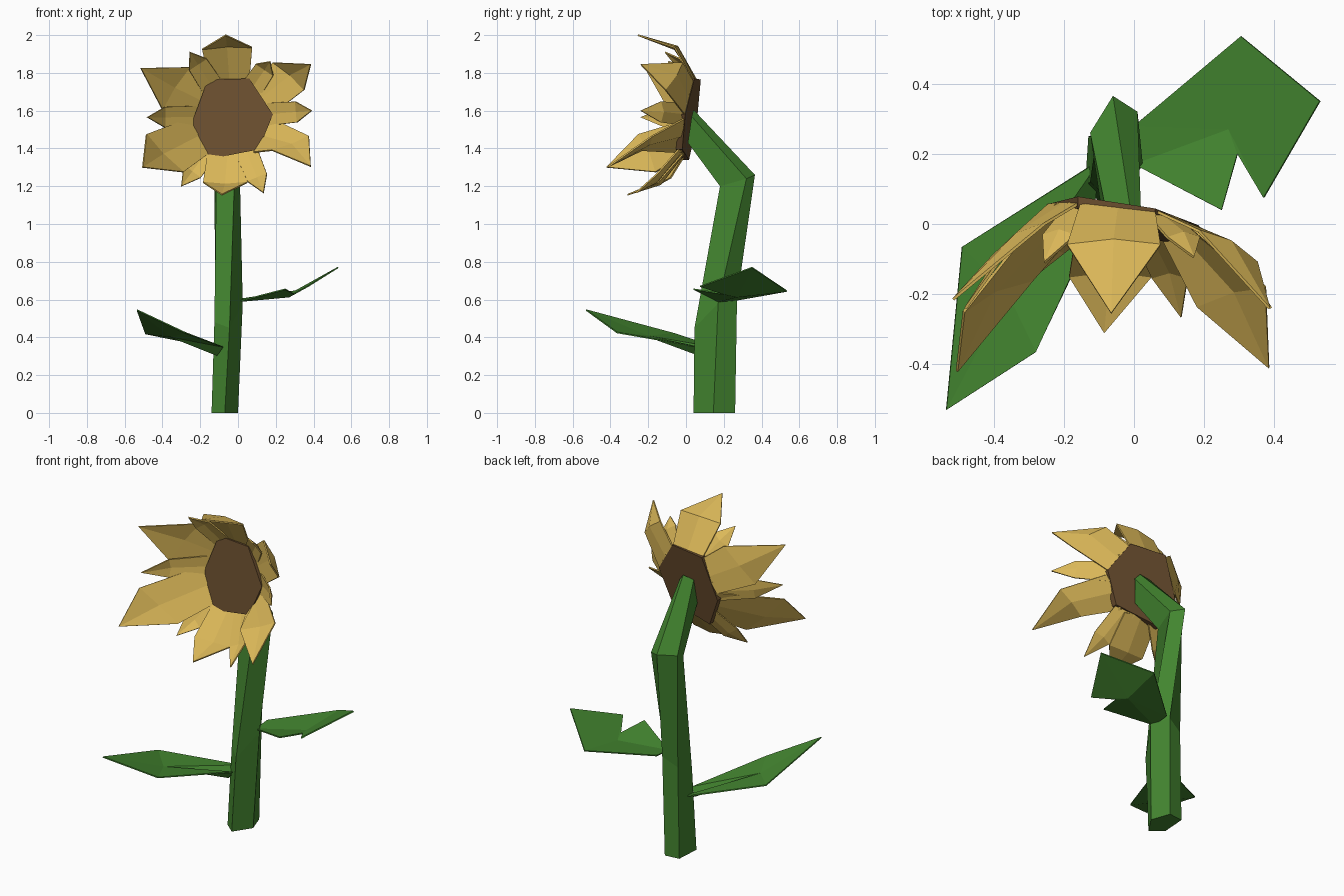
import bpy, bmesh, math
from mathutils import Vector as V

if "Cube" in bpy.data.objects:
    bpy.data.objects.remove(bpy.data.objects["Cube"])


def material(name, rgb):
    m = bpy.data.materials.new(name)
    m.diffuse_color = (*rgb, 1)
    m.use_nodes = True
    m.node_tree.nodes["Principled BSDF"].inputs["Base Color"].default_value = m.diffuse_color
    return m


GREEN = material("leaf green", (0.056, 0.235, 0.029))
GOLD = material("petal gold", (0.72, 0.485, 0.10))
BROWN = material("seed brown", (0.145, 0.076, 0.028))


def build(name, verts, faces, mat, thick=0):
    me = bpy.data.meshes.new(name)
    me.from_pydata([tuple(v) for v in verts], [], faces)
    bm = bmesh.new()
    bm.from_mesh(me)
    bmesh.ops.recalc_face_normals(bm, faces=bm.faces)
    bm.to_mesh(me)
    bm.free()
    me.materials.append(mat)
    ob = bpy.data.objects.new(name, me)
    bpy.context.collection.objects.link(ob)
    if thick:
        mod = ob.modifiers.new("thickness", "SOLIDIFY")
        mod.thickness = thick
        mod.offset = 0
    return ob


def loft(name, rings, mat):
    n = len(rings[0])
    verts = [p for r in rings for p in r]
    faces = [(k * n + i, k * n + (i + 1) % n, (k + 1) * n + (i + 1) % n, (k + 1) * n + i)
             for k in range(len(rings) - 1) for i in range(n)]
    faces += [tuple(range(n)), tuple(range(len(verts) - n, len(verts)))]
    return build(name, verts, faces, mat)


# Five-sided stem, bent forward near the top
loft("stem", [
    [(-.07, .04, 0), (0, .145, 0), (-.04, .26, 0), (-.13, .25, 0), (-.14, .10, 0)],
    [(-.045, .045, .45), (.025, .17, .58), (-.03, .27, .60), (-.12, .25, .55), (-.125, .12, .48)],
    [(-.02, .18, 1.20), (.01, .32, 1.24), (-.06, .365, 1.26), (-.125, .26, 1.23), (-.115, .19, 1.20)],
    [(.0, .01, 1.43), (.02, .03, 1.57), (-.01, .04, 1.605), (-.08, .04, 1.595), (-.09, .02, 1.45)],
], GREEN)


# Tilted plane of the flower's back
def back(x, z):
    return .053 - .158 * x + .15 * (z - 1.765)


# Seed disc
rim = [(-.16, 1.765), (.06, 1.77), (.185, 1.58), (.11, 1.395), (-.17, 1.34), (-.25, 1.52)]
loft("seed_disc", [[(x, back(x, z) + d, z) for x, z in rim] for d in (-.033, 0)], BROWN)

CX, CZ = -.03, 1.565


def petal(name, tip, width, shoulders=None):
    tip = V(tip)
    out = V((tip.x - CX, 0, tip.z - CZ)).normalized()
    side = V((-out.z, 0, out.x))            # counter-clockwise seen from the front

    def root(s):
        p = V((CX, 0, CZ)) + out * .185 + side * s
        p.y = back(p.x, p.z) - .006
        return p
    bl, bc, br = root(width), root(0), root(-width)
    if shoulders:
        sl, sr = map(V, shoulders)
        mid = (sl + sr) / 2 + out * .01 + V((0, .015, 0))
    else:
        mid = bc.lerp(tip, .55) + out * .025 + V((0, .015, 0))
        sl, sr = (mid + side * s - V((0, .015, 0)) for s in (.055, -.055))
    build(name, [bl, bc, br, sr, tip, sl, mid],
          [(0, 1, 6, 5), (1, 2, 3, 6), (5, 6, 4), (6, 3, 4)], GOLD, .008)


# Six large petals: tip, then both shoulders
large = {
    "top": ((-.065, -.255, 2.0), (-.19, -.06, 1.925), (.075, -.06, 1.935)),
    "upper_right": ((.385, -.24, 1.845), (.185, -.02, 1.855), (.35, -.11, 1.71)),
    "lower_right": ((.385, -.41, 1.305), (.375, -.18, 1.465), (.18, -.235, 1.39)),
    "bottom": ((-.085, -.31, 1.155), (.05, -.15, 1.22), (-.185, -.15, 1.22)),
    "lower_left": ((-.505, -.42, 1.30), (-.29, -.16, 1.275), (-.485, -.25, 1.475)),
    "upper_left": ((-.515, -.215, 1.825), (-.40, -.09, 1.605), (-.255, .0, 1.83)),
}
for k, (tip, a, b) in large.items():
    petal("large_petal_" + k, tip, .105, (a, b))

# Six small petals between them
small = [(.39, -.24, 1.60), (.135, -.265, 1.165), (-.30, -.16, 1.20),
         (-.48, -.24, 1.565), (-.255, -.11, 1.91), (.17, -.095, 1.86)]
for i, tip in enumerate(small):
    petal(f"small_petal_{i + 1}", tip, .06)


# Leaves: outline fanned around a low middle point
def leaf(name, centre, outline):
    n = len(outline)
    build(name, [centre] + outline, [(0, i + 1, (i + 1) % n + 1) for i in range(n)], GREEN, .007)


leaf("left_leaf", (-.36, -.20, .405),
     [(-.10, .18, .34), (-.49, -.065, .42), (-.535, -.53, .545), (-.28, -.365, .425),
      (-.08, .06, .35), (-.11, .07, .305)])
leaf("right_leaf", (.27, .27, .615),
     [(.0, .28, .60), (.305, .535, .645), (.53, .35, .77), (.37, .075, .67),
      (.295, .20, .63), (.25, .04, .655), (.0, .17, .59)])
